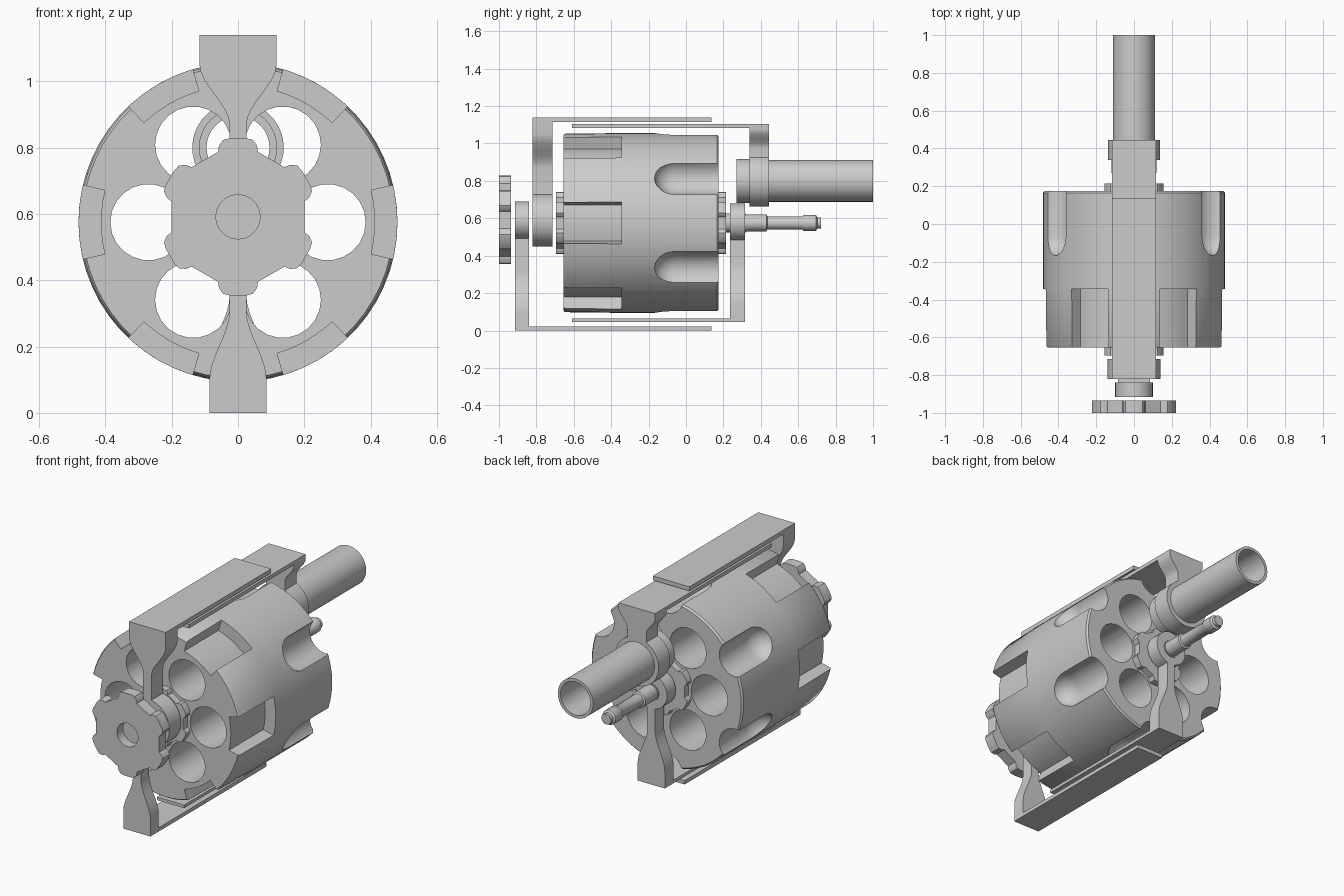
import bpy, bmesh
from math import sin, cos, pi, radians, asin

if "Cube" in bpy.data.objects:
    bpy.data.objects.remove(bpy.data.objects["Cube"])

AXIS = 0.575   # height of the drum axis
BORE = 0.80    # height of the barrel axis


def finish(name, bm, angle=35):
    bmesh.ops.recalc_face_normals(bm, faces=bm.faces)
    me = bpy.data.meshes.new(name)
    bm.to_mesh(me)
    bm.free()
    ob = bpy.data.objects.new(name, me)
    bpy.context.collection.objects.link(ob)
    smooth(ob, angle)
    return ob


def smooth(ob, angle=35):
    bpy.ops.object.select_all(action='DESELECT')
    ob.select_set(True)
    bpy.context.view_layer.objects.active = ob
    bpy.ops.object.shade_smooth_by_angle(angle=radians(angle))


def add_prism(bm, pts, y0, y1):
    """Extrude an (x, z) outline along y."""
    a = [bm.verts.new((x, y0, z)) for x, z in pts]
    b = [bm.verts.new((x, y1, z)) for x, z in pts]
    n = len(pts)
    bm.faces.new(a)
    bm.faces.new(b[::-1])
    for i in range(n):
        j = (i + 1) % n
        bm.faces.new((a[i], b[i], b[j], a[j]))


def add_lathe(bm, prof, cx, cz, n=32, closed=False):
    """Spin an (r, y) profile about an axis along y; closed makes a tube."""
    rings = [[bm.verts.new((cx + r * cos(2 * pi * i / n), y, cz + r * sin(2 * pi * i / n)))
              for i in range(n)] for r, y in prof]
    pairs = list(zip(rings, rings[1:]))
    if closed:
        pairs.append((rings[-1], rings[0]))
    else:
        bm.faces.new(rings[0])
        bm.faces.new(rings[-1][::-1])
    for a, b in pairs:
        for i in range(n):
            j = (i + 1) % n
            bm.faces.new((a[i], a[j], b[j], b[i]))


def prism(name, pts, y0, y1):
    bm = bmesh.new()
    add_prism(bm, pts, y0, y1)
    return finish(name, bm)


def lathe(name, prof, cz, n=32, closed=False):
    bm = bmesh.new()
    add_lathe(bm, prof, 0, cz, n, closed)
    return finish(name, bm)


def cut(ob, bm):
    cutter = finish("cutter", bm)
    cutter.hide_render = True
    mod = ob.modifiers.new("cut", 'BOOLEAN')
    mod.operation, mod.solver, mod.object = 'DIFFERENCE', 'EXACT', cutter
    bpy.context.view_layer.update()
    dg = bpy.context.evaluated_depsgraph_get()
    me = bpy.data.meshes.new_from_object(ob.evaluated_get(dg))
    ob.modifiers.clear()
    ob.data = me
    bpy.data.objects.remove(cutter)
    smooth(ob)


def polar(r, deg, cx=0, cz=AXIS):
    return cx + r * cos(radians(deg)), cz + r * sin(radians(deg))


# Drum: chamfered cylinder
drum = lathe("drum", [(0.47, -0.655), (0.477, -0.645), (0.481, -0.33),
                      (0.481, 0.165), (0.472, 0.175)], AXIS, 60)
cutters = bmesh.new()
for k in range(6):
    a = 60 * k
    # Six through chambers
    cx, cz = polar(0.27, a)
    add_lathe(cutters, [(0.115, -0.9), (0.115, 0.4)], cx, cz, 22)
    # Rear rim pockets
    steps = [-13.4 + 26.8 * i / 6 for i in range(7)]
    pocket = [polar(0.413, a + s) for s in steps] + [polar(0.6, a + s) for s in steps[::-1]]
    add_prism(cutters, pocket, -0.8, -0.345)
    # Front flutes with rounded ends
    cx, cz = polar(0.5, a + 30)
    prof = [(0.1 * sin(t), -0.06 - 0.11 * cos(t)) for t in [pi / 2 * i / 8 for i in range(1, 9)]]
    add_lathe(cutters, prof + [(0.1, 0.4)], cx, cz, 28)
cut(drum, cutters)


def lobed(scale, cz):
    """Hexagonal outline with six blunt lobes."""
    half = [(0.205, 17), (0.222, 15), (0.236, 11), (0.238, 6)]
    pts = []
    for k in range(6):
        c = 30 + 60 * k
        pts += [polar(r * scale, c - d, 0, cz) for r, d in half]
        pts += [polar(r * scale, c + d, 0, cz) for r, d in half[::-1]]
    return pts


# Rear knob with round recess, and the two ratchet wheels
knob = prism("rear_knob", lobed(1, 0.591), -1.0, -0.935)
recess = bmesh.new()
add_lathe(recess, [(0.067, -1.1), (0.067, -0.945)], 0, 0.591, 20)
cut(knob, recess)
prism("rear_ratchet", lobed(0.7, AXIS), -0.695, -0.65)
prism("front_ratchet", lobed(0.7, AXIS), 0.17, 0.215)


def post(name, z0, cz, w, neck, r, d0, d1, y0, y1):
    """Flared post running from the plate at z0 to a round boss at cz."""
    s = 1 if cz > z0 else -1
    side = [(w, z0)]
    for i in range(9):
        t = i / 8
        e = t * t * (3 - 2 * t)
        side.append((w + (neck - w) * e, z0 + s * (d0 + (d1 - d0) * t)))
    st = asin(neck / r)
    arc = [st + (2 * pi - 2 * st) * i / 26 for i in range(27)]
    boss = [(r * sin(t), cz - s * r * cos(t)) for t in arc]
    return prism(name, side + boss + [(-x, z) for x, z in side[::-1]], y0, y1)


def plate(name, w, z0, z1, y0, y1):
    return prism(name, [(-w, z0), (w, z0), (w, z1), (-w, z1)], y0, y1)


# Outer and inner top brackets
plate("outer_top_plate", 0.116, 1.116, 1.14, -0.72, 0.135)
post("outer_top_post", 1.14, 0.59, 0.116, 0.026, 0.14, 0.09, 0.27, -0.82, -0.715)
plate("inner_top_plate", 0.116, 1.083, 1.105, -0.61, 0.345)
ring = post("barrel_post", 1.105, BORE, 0.116, 0.06, 0.138, 0.03, 0.13, 0.34, 0.445)
bore = bmesh.new()
add_lathe(bore, [(0.105, 0.2), (0.105, 0.6)], 0, BORE, 32)
cut(ring, bore)

# Outer and inner bottom brackets
plate("outer_bottom_plate", 0.086, 0.0, 0.022, -0.845, 0.135)
post("outer_bottom_post", 0.0, 0.59, 0.086, 0.025, 0.1, 0.1, 0.31, -0.915, -0.84)
plate("inner_bottom_plate", 0.086, 0.046, 0.064, -0.61, 0.24)
post("rod_post", 0.046, 0.58, 0.086, 0.025, 0.1, 0.1, 0.31, 0.235, 0.315)

# Hollow barrel with a slightly wider rear collar
lathe("barrel", [(0.095, 0.27), (0.118, 0.27), (0.118, 0.345), (0.112, 0.345),
                 (0.112, 1.0), (0.095, 1.0)], BORE, 32, True)

# Stepped rod ahead of the drum
lathe("front_rod", [(0.05, 0.2), (0.05, 0.32), (0.045, 0.32), (0.045, 0.43), (0.035, 0.435),
                    (0.035, 0.62), (0.042, 0.63), (0.042, 0.695), (0.03, 0.702),
                    (0.03, 0.722)], AXIS, 20)
